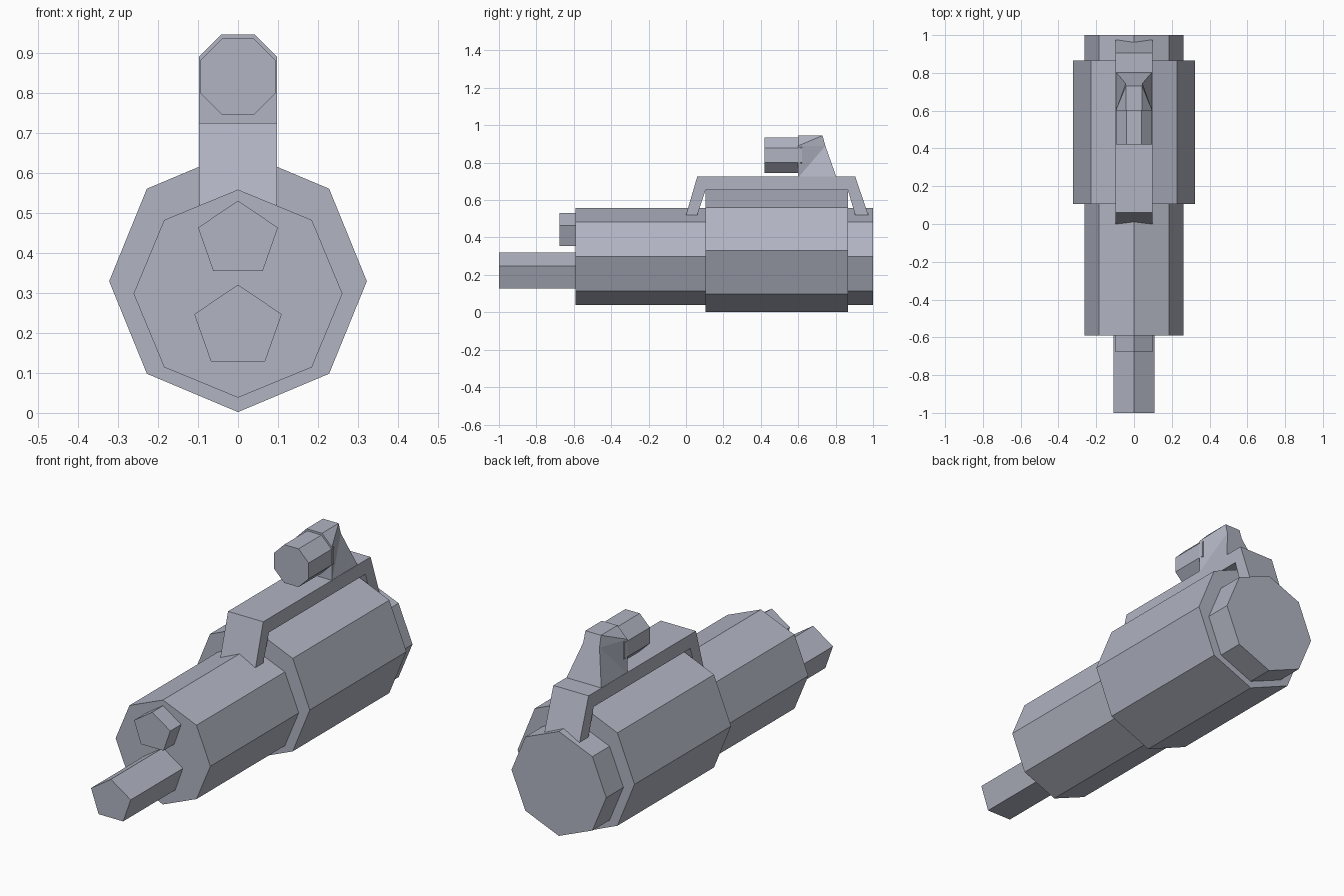
import bpy
import bmesh
from math import sin, cos, pi

cube = bpy.data.objects.get("Cube")
if cube:
    bpy.data.objects.remove(cube, do_unlink=True)

# One blue-grey material for everything
metal = bpy.data.materials.new("blue_grey_metal")
metal.use_nodes = True
colour = (0.44, 0.46, 0.54, 1)
metal.diffuse_color = colour
metal.node_tree.nodes["Principled BSDF"].inputs["Base Color"].default_value = colour


def loft(name, start, end, split=()):
    """Join two closed rings of points; sides listed in split become two triangles."""
    bm = bmesh.new()
    a = [bm.verts.new(p) for p in start]
    b = [bm.verts.new(p) for p in end]
    bm.faces.new(a)
    bm.faces.new(b)
    for i in range(len(a)):
        j = (i + 1) % len(a)
        if i in split:
            low, high = (i, j) if a[i].co.z < a[j].co.z else (j, i)
            bm.faces.new((a[low], a[high], b[high]))
            bm.faces.new((a[low], b[high], b[low]))
        else:
            bm.faces.new((a[i], a[j], b[j], b[i]))
    bmesh.ops.recalc_face_normals(bm, faces=bm.faces)
    mesh = bpy.data.meshes.new(name)
    bm.to_mesh(mesh)
    bm.free()
    mesh.materials.append(metal)
    obj = bpy.data.objects.new(name, mesh)
    bpy.context.collection.objects.link(obj)
    return obj


def prism(name, sides, rx, rz, z, y0, y1, turn=0.0):
    """Regular prism along y, with a corner at the top unless turned."""
    ring = [(rx * sin(2 * pi * (i + turn) / sides), z + rz * cos(2 * pi * (i + turn) / sides))
            for i in range(sides)]
    return loft(name, [(x, y0, h) for x, h in ring], [(x, y1, h) for x, h in ring])


# Body, sleeve and the two front barrels
prism("body", 8, 0.261, 0.26, 0.298, -0.59, 1.0)
prism("sleeve", 8, 0.322, 0.327, 0.329, 0.105, 0.865)
prism("lower_barrel", 5, 0.115, 0.106, 0.214, -1.0, -0.55)
prism("upper_barrel", 5, 0.105, 0.097, 0.433, -0.675, -0.55)

# Top rail with bent feet
rail = [(0.0, 0.52), (0.06, 0.725), (0.905, 0.725), (0.975, 0.52),
        (0.905, 0.52), (0.865, 0.655), (0.105, 0.655), (0.06, 0.52)]
W = 0.097
loft("top_rail", [(-W, y, z) for y, z in rail], [(W, y, z) for y, z in rail])

# Sight and its tapered mount
prism("sight", 8, 0.103, 0.103, 0.84, 0.42, 0.62, turn=0.5)
front_half = [(W, 0.6, 0.72), (W, 0.6, 0.89), (0.043, 0.6, 0.945)]
back_half = [(W, 0.805, 0.72), (0.045, 0.745, 0.89), (0.043, 0.73, 0.945)]


def mirrored(half):
    return half + [(-x, y, z) for x, y, z in reversed(half)]


loft("sight_mount", mirrored(front_half), mirrored(back_half), split=(0, 1, 3, 4))
